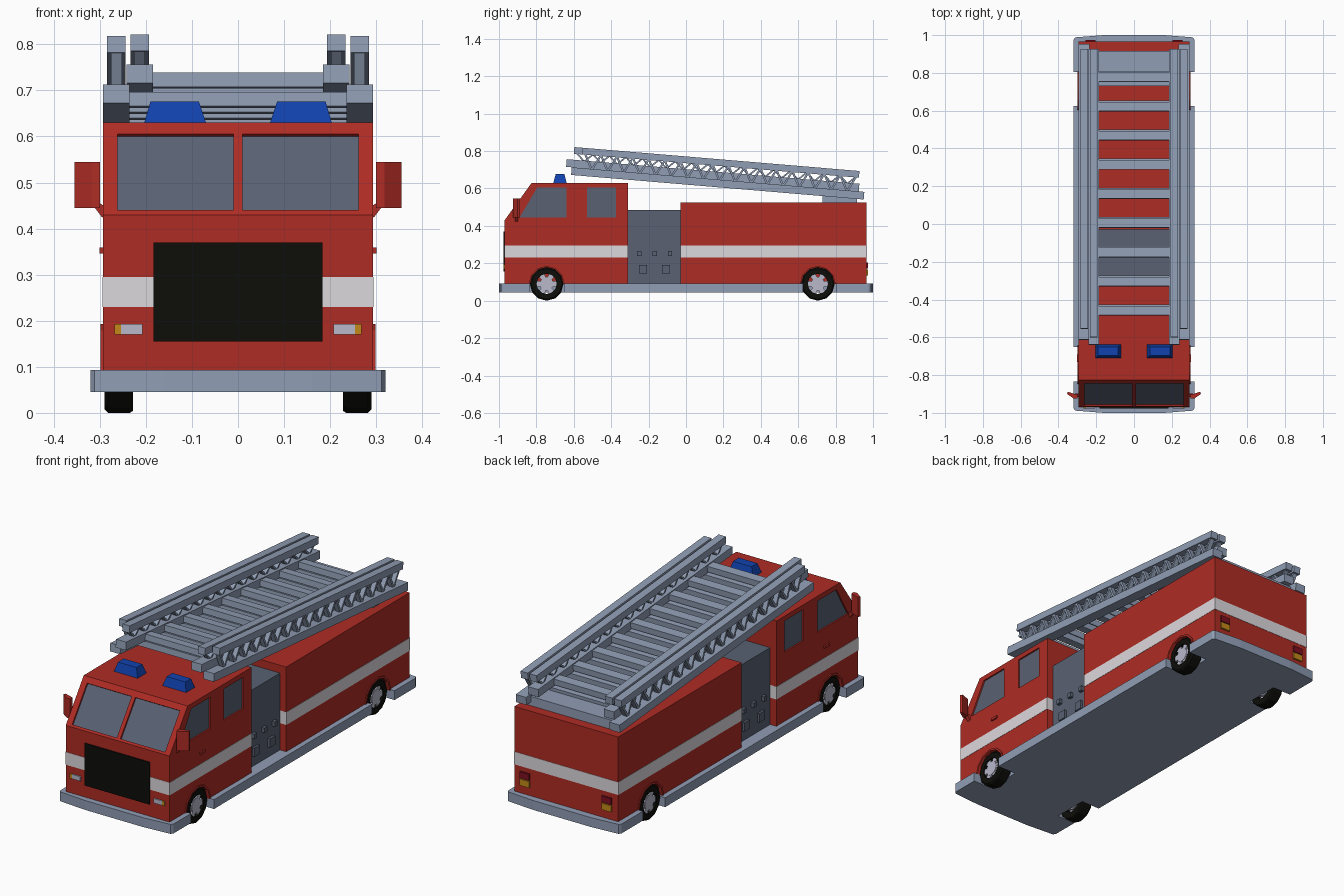
import bpy, bmesh, math
from mathutils import Vector, Matrix

if "Cube" in bpy.data.objects:
    bpy.data.objects.remove(bpy.data.objects["Cube"])

mats = {}
COLORS = {
    "red": (0.43, 0.025, 0.018), "white": (0.72, 0.69, 0.72), "black": (0.004, 0.004, 0.003),
    "steel": (0.28, 0.34, 0.46), "slate": (0.10, 0.12, 0.17), "blue": (0.006, 0.055, 0.43),
    "amber": (0.55, 0.25, 0.01), "lamp": (0.48, 0.48, 0.6), "dark_red": (0.2, 0.005, 0.015)}


def finish(name, bm, color=None):
    bmesh.ops.recalc_face_normals(bm, faces=bm.faces)
    me = bpy.data.meshes.new(name)
    bm.to_mesh(me)
    bm.free()
    ob = bpy.data.objects.new(name, me)
    bpy.context.collection.objects.link(ob)
    if color:
        if color not in mats:
            mats[color] = bpy.data.materials.new(color)
            mats[color].diffuse_color = (*COLORS[color], 1)
        me.materials.append(mats[color])
    return ob


def loft(bm, a, b):
    va, vb = [bm.verts.new(p) for p in a], [bm.verts.new(p) for p in b]
    n = len(va)
    bm.faces.new(va)
    bm.faces.new(vb[::-1])
    for i in range(n):
        bm.faces.new((va[i], va[(i + 1) % n], vb[(i + 1) % n], vb[i]))


def prism(bm, pts, vec):
    loft(bm, pts, [Vector(p) + Vector(vec) for p in pts])


def rect(x0, x1, y0, y1, z):
    return [(x0, y0, z), (x1, y0, z), (x1, y1, z), (x0, y1, z)]


def box(bm, x0, x1, y0, y1, z0, z1):
    prism(bm, rect(x0, x1, y0, y1, z0), (0, 0, z1 - z0))


def boxes(name, color, *dims, mirror=False):
    bm = bmesh.new()
    for d in dims:
        box(bm, *d)
        if mirror:
            box(bm, -d[1], -d[0], *d[2:])
    return finish(name, bm, color)


def circle(x, y, z, r, n=12):
    return [(x, y + r * math.cos(2 * math.pi * i / n), z + r * math.sin(2 * math.pi * i / n)) for i in range(n)]


def cut(ob, bm):
    c = finish(ob.name + "_cutter", bm)
    c.hide_render = True
    c.hide_set(True)
    m = ob.modifiers.new("cut", "BOOLEAN")
    m.object, m.operation, m.solver = c, "DIFFERENCE", "EXACT"


W = 0.293
AXLES = (-0.745, 0.705)

# Cab with slanted windscreen, plus recessed windows and front wheel wells
bm = bmesh.new()
prism(bm, [(-W, y, z) for y, z in
           ((-0.97, 0.09), (-0.97, 0.43), (-0.825, 0.63), (-0.31, 0.63), (-0.31, 0.09))], (2 * W, 0, 0))
cab = finish("cab", bm, "red")
cutter, panes = bmesh.new(), bmesh.new()
sl = 0.145 / 0.2
nrm = Vector((0, -1, sl)).normalized()
side_windows = [((-0.89, 0.445), (-0.795, 0.605), (-0.64, 0.605), (-0.64, 0.445)),
                ((-0.53, 0.445), (-0.53, 0.605), (-0.375, 0.605), (-0.375, 0.445))]
for s in (1, -1):
    front = [Vector((s * x, -0.97 + (z - 0.43) * sl, z)) for x, z in
             ((0.01, 0.44), (0.262, 0.44), (0.262, 0.605), (0.01, 0.605))]
    prism(cutter, [p - nrm * 0.01 for p in front], nrm * 0.03)
    prism(panes, [p - nrm * 0.02 for p in front], nrm * 0.011)
    for w in side_windows:
        prism(cutter, [(s * 0.284, y, z) for y, z in w], (s * 0.03, 0, 0))
        prism(panes, [(s * 0.275, y, z) for y, z in w], (s * 0.01, 0, 0))
    prism(cutter, circle(s * 0.2, AXLES[0], 0.09, 0.095), (s * 0.15, 0, 0))
cut(cab, cutter)
finish("windows", panes, "slate")

# Rear body with wheel wells
rear = boxes("rear_body", "red", (-W, W, -0.03, 0.965, 0.09, 0.525))
cutter = bmesh.new()
for s in (1, -1):
    prism(cutter, circle(s * 0.2, AXLES[1], 0.09, 0.095), (s * 0.15, 0, 0))
cut(rear, cutter)

# White stripes
boxes("stripe", "white", (-W - 0.0015, W + 0.0015, -0.9715, -0.3095, 0.23, 0.295),
      (-W - 0.0015, W + 0.0015, -0.0305, 0.9665, 0.23, 0.295))

# Pump section with gauges and outlets
boxes("pump_section", "slate", (-0.258, 0.258, -0.32, -0.02, 0.09, 0.485))
boxes("pump_fittings", "slate",
      *[(0.25, 0.275, y - 0.011, y + 0.011, 0.24, 0.265) for y in (-0.25, -0.167, -0.085)],
      *[(0.25, 0.27, y - 0.022, y + 0.022, 0.145, 0.19) for y in (-0.23, -0.107)], mirror=True)

# Chassis, running boards and bumpers
bm = bmesh.new()
Z0, H = 0.045, 0.048
box(bm, -0.215, 0.215, -0.9, 0.9, Z0, Z0 + H)
for s in (1, -1):
    x = sorted((s * 0.2, s * 0.32))
    box(bm, *x, -0.65, 0.625, Z0, Z0 + H)
for f, inner in ((-1, 0.835), (1, 0.805)):
    half = [(0.32, inner), (0.32, 0.975), (0.312, 0.988), (0.16, 1.0)]
    outline = half + [(-x, y) for x, y in reversed(half)]
    prism(bm, [(x, f * y, Z0) for x, y in outline], (0, 0, H))
finish("chassis_and_bumpers", bm, "steel")

# Wheels: tyre ring, spoked hub and arch trim
tyres, hubs, arches = bmesh.new(), bmesh.new(), bmesh.new()
for s in (1, -1):
    for y in AXLES:
        profile = [(0.228, 0.054), (0.228, 0.086), (0.235, 0.09), (0.282, 0.09), (0.29, 0.082), (0.29, 0.054)]
        rings = [[tyres.verts.new(p) for p in circle(s * x, y, 0.09, r)] for x, r in profile]
        for a, b in zip(rings, rings[1:] + rings[:1]):
            for i in range(12):
                j = (i + 1) % 12
                tyres.faces.new((a[i], a[j], b[j], b[i]))
        prism(hubs, circle(s * 0.232, y, 0.09, 0.037), (s * 0.055, 0, 0))
        for k in range(6):
            t = math.pi * k / 3
            c, d = Vector((0, math.cos(t), math.sin(t))), Vector((0, -math.sin(t), math.cos(t)))
            o = Vector((s * 0.245, y, 0.09))
            prism(hubs, [o + c * 0.03 - d * 0.013, o + c * 0.055 - d * 0.017,
                         o + c * 0.055 + d * 0.017, o + c * 0.03 + d * 0.013], (s * 0.04, 0, 0))
        outer, inner = circle(s * 0.28, y, 0.09, 0.103)[:7], circle(s * 0.28, y, 0.09, 0.093)[:7]
        for i in range(6):
            prism(arches, [outer[i], outer[i + 1], inner[i + 1], inner[i]], (s * 0.018, 0, 0))
finish("tyres", tyres, "black")
finish("hubs", hubs, "lamp")
finish("wheel_arches", arches, "red")

# Grille, lamps and door handles
boxes("grille", "black", (-0.183, 0.183, -0.976, -0.96, 0.155, 0.37))
boxes("headlights", "lamp", (0.207, 0.254, -0.976, -0.96, 0.17, 0.193), mirror=True)
boxes("indicators", "amber", (0.254, 0.268, -0.976, -0.96, 0.17, 0.193),
      (0.205, 0.258, 0.96, 0.974, 0.135, 0.168), mirror=True)
boxes("tail_lights", "dark_red", (0.205, 0.258, 0.96, 0.974, 0.172, 0.205), mirror=True)
boxes("door_handles", "red", (0.29, 0.301, -0.73, -0.69, 0.346, 0.359), mirror=True)

# Mirrors on short arms, and blue roof lights
mirrors, beacons = bmesh.new(), bmesh.new()
for s in (1, -1):
    prism(mirrors, [(s * x, y, 0.445) for x, y in
                    ((0.3, -0.925), (0.318, -0.925), (0.355, -0.9), (0.35, -0.888), (0.3, -0.905))], (0, 0, 0.1))
    prism(mirrors, [(s * x, -0.915, z) for x, z in
                    ((0.285, 0.445), (0.285, 0.432), (0.295, 0.424), (0.312, 0.447), (0.3, 0.455))], (0, 0.018, 0))
    loft(beacons, rect(s * 0.068, s * 0.205, -0.71, -0.637, 0.625),
         rect(s * 0.085, s * 0.19, -0.697, -0.65, 0.676))
finish("mirrors", mirrors, "red")
finish("roof_lights", beacons, "blue")

# Ladder: two nested sections, built level and then tilted down to the rear
TILT = Matrix.Translation((0, 0, 0.7)) @ Matrix.Rotation(math.radians(-4.8), 4, "X") @ Matrix.Translation((0, 0, -0.7))


def ladder(name, x0, x1, low, low_y, top_y, rung_shift):
    bm = bmesh.new()
    xm = (x0 + x1) / 2
    zt, n = 0.735, 17
    for s in (1, -1):
        box(bm, *sorted((s * x0, s * x1)), *low_y, low, low + 0.041)
        box(bm, *sorted((s * (xm - 0.02), s * (xm + 0.02))), *top_y, zt, zt + 0.036)
        a, step = top_y[0] + 0.015, (top_y[1] - top_y[0] - 0.03) / (2 * n)
        for i in range(2 * n):
            z = (low + 0.036, zt + 0.005)
            ya, yb = a + i * step, a + (i + 1) * step
            za, zb = (z[1], z[0]) if i % 2 == 0 else z
            prism(bm, [(s * (xm - 0.012), y, w) for y, w in
                       ((ya - 0.006, za), (ya + 0.006, za), (yb + 0.006, zb), (yb - 0.006, zb))], (s * 0.024, 0, 0))
    for k in range(9):
        y = -0.46 + 0.155 * k + rung_shift
        box(bm, -x0 - 0.01, x0 + 0.01, y - 0.024, y + 0.024, low + 0.005, low + 0.036)
    bm.transform(TILT)
    finish(name, bm, "steel")


ladder("ladder_outer", 0.235, 0.293, 0.621, (-0.61, 0.96), (-0.56, 0.925), 0.012)
ladder("ladder_inner", 0.185, 0.242, 0.662, (-0.64, 0.93), (-0.605, 0.925), 0.0)

# Pad carrying the ladder at the rear
boxes("ladder_support", "steel", (-0.25, 0.25, 0.73, 0.915, 0.52, 0.572))

for m in bpy.data.materials:
    if m.users and not m.is_grease_pencil:
        m.use_nodes = True
        m.node_tree.nodes["Principled BSDF"].inputs["Base Color"].default_value = m.diffuse_color
